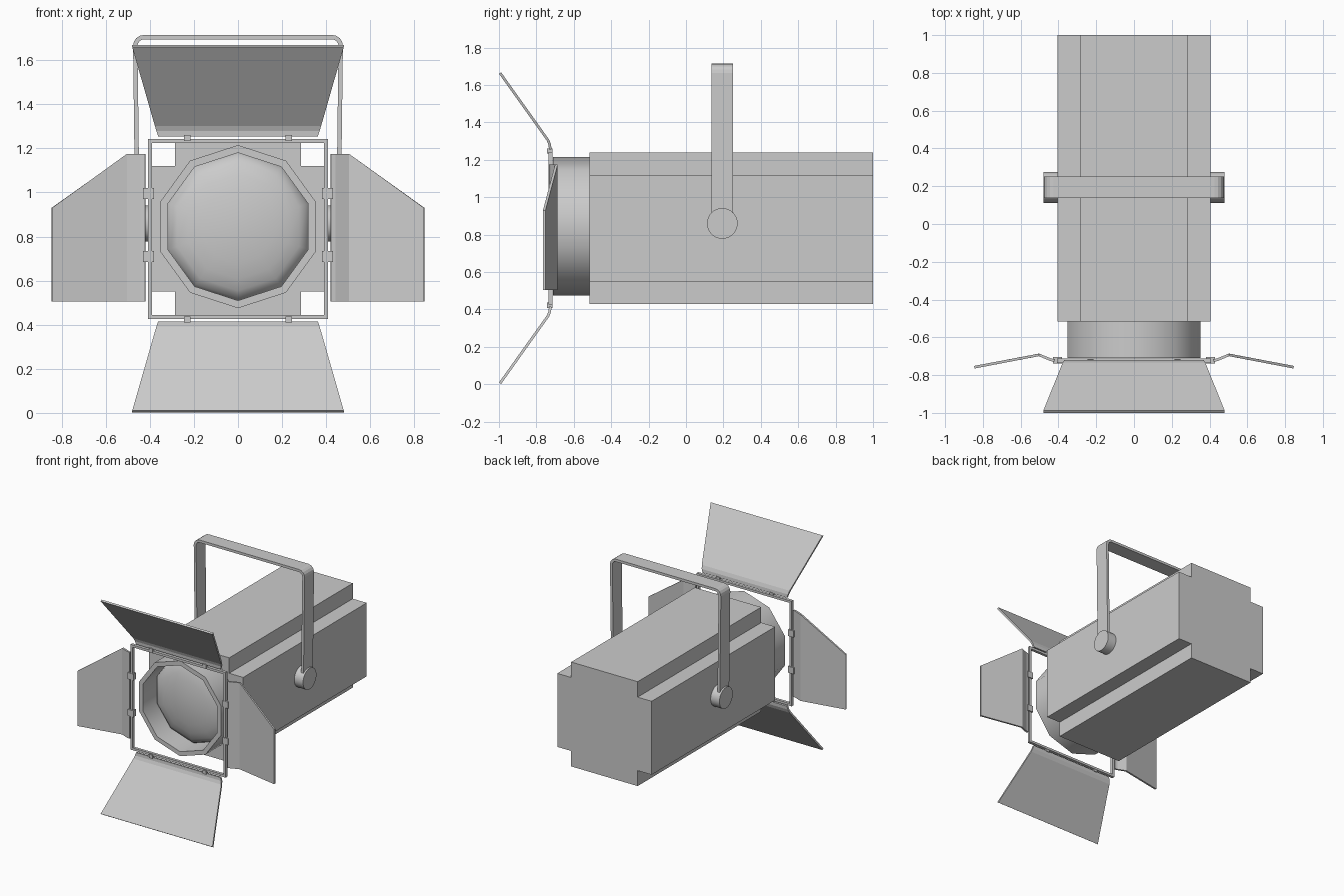
import bpy, bmesh
from math import pi, sin, cos
from mathutils import Matrix

if "Cube" in bpy.data.objects:
    bpy.data.objects.remove(bpy.data.objects["Cube"])

CZ = 0.835   # centre height of body and frame
LZ = 0.845   # centre height of the barrel


def make(name, verts, faces, smooth=False):
    me = bpy.data.meshes.new(name)
    me.from_pydata(verts, [], faces)
    bm = bmesh.new()
    bm.from_mesh(me)
    bmesh.ops.recalc_face_normals(bm, faces=bm.faces)
    bm.to_mesh(me)
    bm.free()
    if smooth:
        for p in me.polygons:
            p.use_smooth = True
    ob = bpy.data.objects.new(name, me)
    bpy.context.collection.objects.link(ob)
    return ob


def prism(name, profile, y0, y1):
    """Extrude an (x, z) outline along y."""
    n = len(profile)
    verts = [(x, y, z) for y in (y0, y1) for x, z in profile]
    faces = [tuple(range(n)), tuple(range(n, 2 * n))]
    faces += [(i, (i + 1) % n, n + (i + 1) % n, n + i) for i in range(n)]
    return make(name, verts, faces)


def box(name, x0, x1, y0, y1, z0, z1):
    return prism(name, [(x0, z0), (x1, z0), (x1, z1), (x0, z1)], y0, y1)


def sheet(name, rows, thick=0.014):
    """Thin folded plate from rows of two points each."""
    verts = [p for row in rows for p in row]
    faces = [(2 * i, 2 * i + 1, 2 * i + 3, 2 * i + 2) for i in range(len(rows) - 1)]
    ob = make(name, verts, faces)
    mod = ob.modifiers.new("thickness", "SOLIDIFY")
    mod.thickness = thick
    mod.offset = 0
    return ob


def lathe(name, profile, n, closed):
    """Spin (radius, y) points around the barrel axis, one corner at the top."""
    m = len(profile)
    verts = [(r * sin(2 * pi * k / n), y, LZ + r * cos(2 * pi * k / n))
             for k in range(n) for r, y in profile]
    faces = []
    for k in range(n):
        a, b = k * m, (k + 1) % n * m
        for j in range(m if closed else m - 1):
            j2 = (j + 1) % m
            faces.append((a + j, a + j2, b + j2, b + j))
    if not closed:
        faces.append(tuple(k * m + m - 1 for k in range(n)))
    ob = make(name, verts, faces, True)
    bpy.ops.object.select_all(action='DESELECT')
    ob.select_set(True)
    bpy.context.view_layer.objects.active = ob
    bpy.ops.object.shade_smooth_by_angle(angle=0.7)
    return ob


# Housing with notched corners
W, N = 0.405, 0.285
quarter = [(W, -N), (W, N), (N, N), (N, W), (-N, W), (-N, N),
           (-W, N), (-W, -N), (-N, -N), (-N, -W), (N, -W), (N, -N)]
prism("housing", [(x, CZ + z) for x, z in quarter], -0.515, 1.0)

# Ten-sided barrel and recessed convex lens
lathe("lens_barrel", [(0.37, -0.51), (0.37, -0.71), (0.335, -0.71), (0.335, -0.51)], 10, True)
lathe("lens", [(0.336 * cos(t * pi / 12), -0.53 - 0.09 * sin(t * pi / 12))
               for t in (0, 1, 2, 3, 4, 5, 5.7)], 10, False)

# Square accessory frame
F, T = 0.408, 0.018
for s in (-1, 1):
    a, b = sorted((s * F, s * (F - T)))
    box("frame_side", a, b, -0.735, -0.713, CZ - F, CZ + F)
    box("frame_rail", -F + T, F - T, -0.735, -0.713, CZ + a, CZ + b)

# Top and bottom barn doors with hinges
for s, label in ((1, "top"), (-1, "bottom")):
    rows = []
    for y, h, w in ((-0.726, 0.42, 0.362), (-0.728, 0.445, 0.37),
                    (-0.738, 0.47, 0.377), (-0.994, 0.829, 0.48)):
        rows.append([(-w, y, CZ + s * h), (w, y, CZ + s * h)])
    sheet(label + "_barn_door", rows)
    for x in (-0.23, 0.23):
        z0, z1 = sorted((CZ + s * 0.398, CZ + s * 0.426))
        box("door_hinge", x - 0.015, x + 0.015, -0.742, -0.715, z0, z1)

# Side barn doors with hinges
for s, label in ((1, "right"), (-1, "left")):
    rows = [[(s * x, y, 0.505), (s * x, y, z)] for x, y, z in
            ((0.42, -0.722, 1.175), (0.44, -0.719, 1.175),
             (0.503, -0.693, 1.175), (0.845, -0.758, 0.93))]
    sheet(label + "_barn_door", rows)
    for z in (0.71, 0.995):
        x0, x1 = sorted((s * 0.382, s * 0.43))
        box("door_hinge", x0, x1, -0.738, -0.705, z - 0.025, z + 0.025)

# Hanging yoke: bent flat strap
X, TOP, R, t = 0.466, 1.715, 0.05, 0.02
bend = [k * pi / 8 for k in range(5)]
right = [(X, 0.86)] + [(X + 0.01 - R + R * cos(a), TOP - R + R * sin(a)) for a in bend]
inner = [(X - t, 0.86)] + [(X + 0.01 - R + (R - t) * cos(a), TOP - R + (R - t) * sin(a)) for a in bend]
outer_line = right + [(-x, z) for x, z in reversed(right)]
inner_line = inner + [(-x, z) for x, z in reversed(inner)]
prism("yoke", outer_line + inner_line[::-1], 0.137, 0.252)

# Yoke pivot knobs
for s in (-1, 1):
    bm = bmesh.new()
    turn = Matrix.Translation((s * 0.44, 0.194, 0.86)) @ Matrix.Rotation(pi / 2, 4, 'Y')
    bmesh.ops.create_cone(bm, cap_ends=True, segments=32, radius1=0.082,
                          radius2=0.082, depth=0.08, matrix=turn)
    me = bpy.data.meshes.new("pivot_knob")
    bm.to_mesh(me)
    bm.free()
    ob = bpy.data.objects.new("pivot_knob", me)
    bpy.context.collection.objects.link(ob)
    bpy.ops.object.select_all(action='DESELECT')
    ob.select_set(True)
    bpy.context.view_layer.objects.active = ob
    bpy.ops.object.shade_smooth_by_angle()
